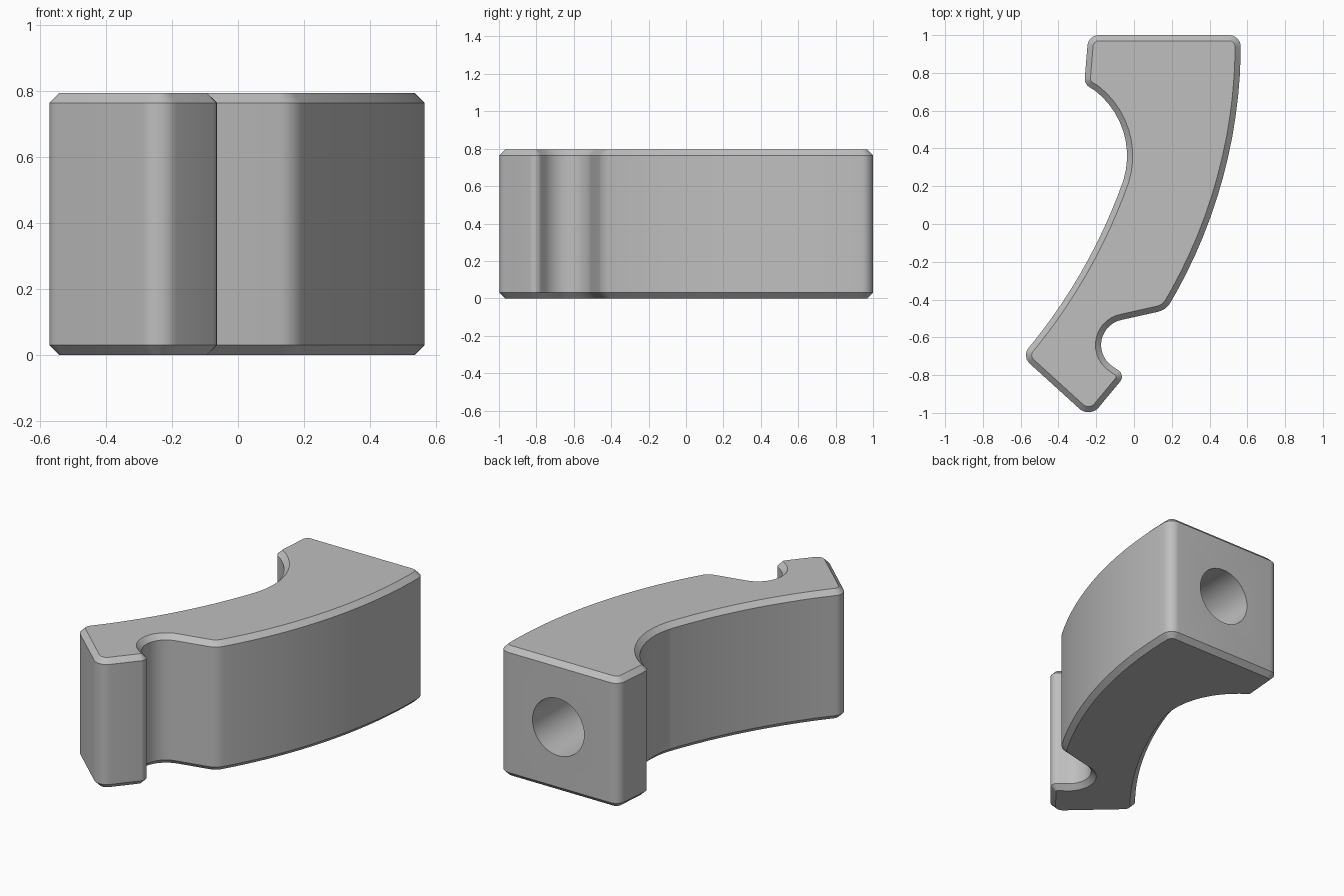
import bpy, bmesh, math
from mathutils import Vector

HEIGHT, CHAMFER = 0.795, 0.03

cube = bpy.data.objects.get("Cube")
if cube:
    bpy.data.objects.remove(cube, do_unlink=True)


def arc(p, q, sag, steps):
    """Circular arc from p to q, bulging left of travel when sag is positive."""
    p, q = Vector(p), Vector(q)
    chord = (q - p).length
    along = (q - p) / chord
    left = Vector((-along.y, along.x)) * math.copysign(1, sag)
    sag = abs(sag)
    radius = (chord ** 2 / 4 + sag ** 2) / (2 * sag)
    half = 2 * math.atan(2 * sag / chord)
    points = []
    for i in range(steps + 1):
        a = half * (2 * i / steps - 1)
        rise = radius * (math.cos(a) - math.cos(half))
        points.append((p + q) / 2 + along * radius * math.sin(a) + left * rise)
    return points


def fillet(before, corner, after, radius, steps=6):
    """Rounded corner between two straight runs."""
    u, v = (before - corner).normalized(), (after - corner).normalized()
    half = u.angle(v) / 2
    centre = corner + (u + v).normalized() * radius / math.sin(half)
    reach = radius / math.tan(half)
    a, b = corner + u * reach - centre, corner + v * reach - centre
    return [centre + a.lerp(b, i / steps).normalized() * radius
            for i in range(steps + 1)]


# Corners of the outline
back_outer, knee = (0.565, 1.0), (0.17, -0.455)
foot_tip, foot_heel, foot_back = (-0.045, -0.80), (-0.234, -1.028), (-0.595, -0.70)
waist, lip, back_inner = (-0.056, 0.232), (-0.263, 0.742), (-0.242, 1.0)
rounding = [(back_outer, 0.06), (knee, 0.10), (foot_tip, 0.04), (foot_heel, 0.07),
            (foot_back, 0.06), (waist, 0.12), (lip, 0.05), (back_inner, 0.06)]

# Sharp outline: outer curve, foot notch, foot, inner curve, upper notch, back
sharp = (arc(back_outer, knee, 0.107, 14)
         + arc((-0.063, -0.507), (-0.117, -0.751), -0.083, 14)
         + [Vector(foot_tip), Vector(foot_heel)]
         + arc(foot_back, waist, -0.05, 12)
         + arc(waist, (-0.205, 0.705), -0.077, 10)[1:]
         + [Vector(lip), Vector(back_inner)])

outline = []
for i, point in enumerate(sharp):
    radius = next((r for c, r in rounding if (Vector(c) - point).length < 0.001), 0)
    if radius:
        outline += fillet(sharp[i - 1], point, sharp[(i + 1) % len(sharp)], radius)
    else:
        outline.append(point)

# Body: extruded outline with chamfered rims
bm = bmesh.new()
base = bm.faces.new([bm.verts.new((p.x, p.y, 0)) for p in outline])
top = bmesh.ops.extrude_face_region(bm, geom=[base], use_keep_orig=True)
bmesh.ops.translate(bm, vec=(0, 0, HEIGHT),
                    verts=[g for g in top["geom"] if isinstance(g, bmesh.types.BMVert)])
bmesh.ops.recalc_face_normals(bm, faces=bm.faces)
rims = [e for e in bm.edges if abs(e.verts[0].co.z - e.verts[1].co.z) < 0.001]
bmesh.ops.bevel(bm, geom=rims, offset=CHAMFER, segments=1, affect='EDGES',
                clamp_overlap=False)
mesh = bpy.data.meshes.new("curved_hook_arm")
bm.to_mesh(mesh)
bm.free()
arm = bpy.data.objects.new("curved_hook_arm", mesh)
bpy.context.collection.objects.link(arm)

grey = bpy.data.materials.new("light_grey")
grey.use_nodes = True
colour = (0.52, 0.52, 0.52, 1)
grey.diffuse_color = colour
grey.node_tree.nodes["Principled BSDF"].inputs["Base Color"].default_value = colour
mesh.materials.append(grey)

# Blind round hole in the back face
bpy.ops.mesh.primitive_cylinder_add(vertices=48, radius=0.175, depth=1.4,
                                    location=(0.165, 1.0, HEIGHT / 2),
                                    rotation=(math.pi / 2, 0, 0))
cutter = bpy.context.object
cutter.name = "hole_cutter"
cutter.hide_render = True
cutter.data.materials.append(grey)
cut = arm.modifiers.new("back_hole", 'BOOLEAN')
cut.operation, cut.solver, cut.object = 'DIFFERENCE', 'EXACT', cutter

bpy.ops.object.select_all(action='DESELECT')
arm.select_set(True)
bpy.context.view_layer.objects.active = arm
bpy.ops.object.modifier_apply(modifier=cut.name)
bpy.data.objects.remove(cutter, do_unlink=True)
bpy.ops.object.shade_smooth_by_angle(angle=math.radians(30))
